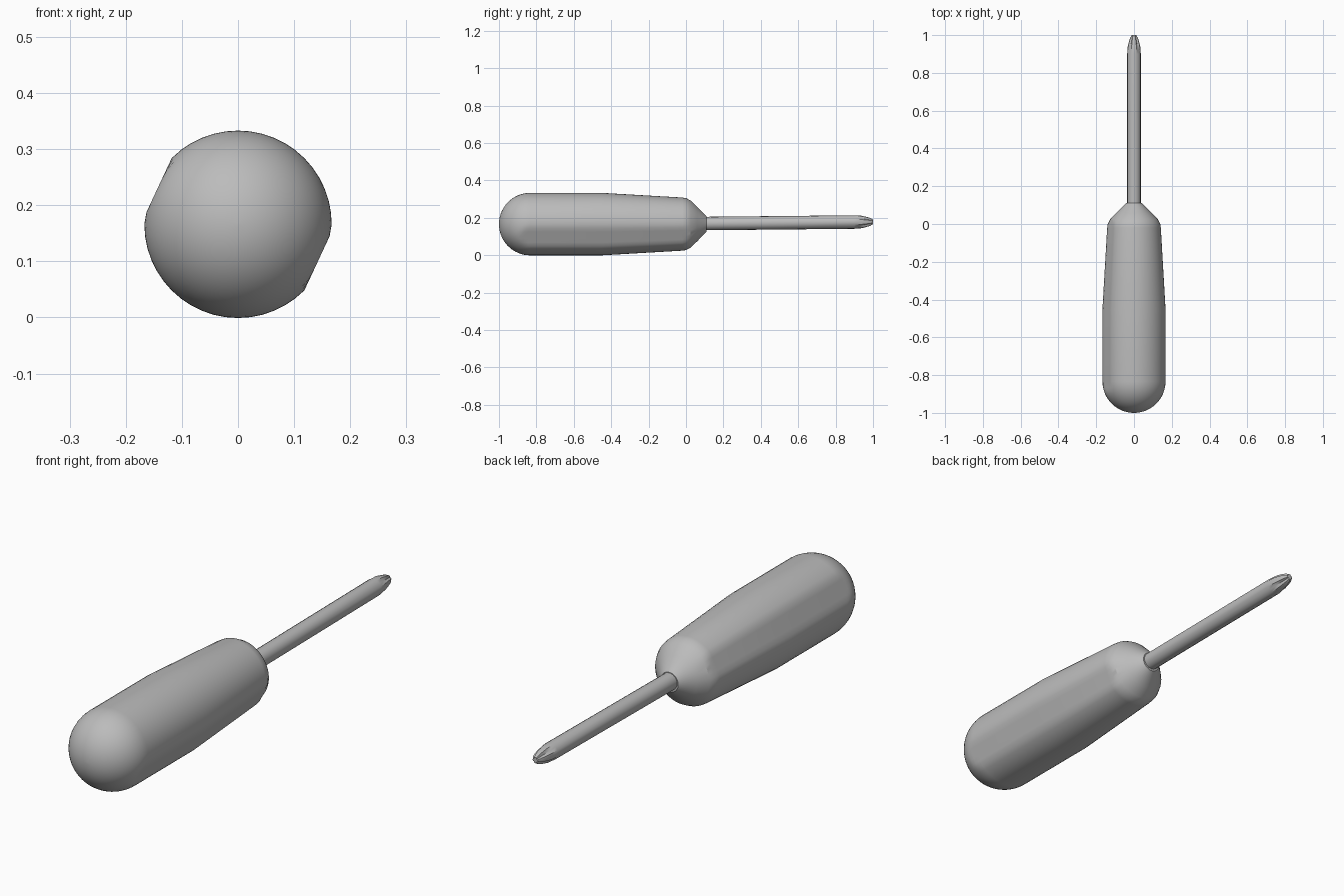
import bpy, bmesh, math

cube = bpy.data.objects.get("Cube")
if cube:
    bpy.data.objects.remove(cube, do_unlink=True)

grey = bpy.data.materials.new("plain grey")
grey.use_nodes = True
colour = (0.5, 0.5, 0.5, 1)
grey.diffuse_color = colour
grey.node_tree.nodes["Principled BSDF"].inputs["Base Color"].default_value = colour

AXIS = 0.166   # height of the tool's long axis
R = 0.167      # handle radius


def lathe(name, profile, sides, place, angle):
    """Skin rings of (y, radius) along y; place() returns x, z for each vertex."""
    bm = bmesh.new()
    rings = []
    for y, r in profile:
        ring = []
        for i in range(sides):
            a = 2 * math.pi * i / sides
            x, z = place(y, r, a)
            ring.append(bm.verts.new((x, y, z)))
        rings.append(ring)
    for lower, upper in zip(rings, rings[1:]):
        for i in range(sides):
            j = (i + 1) % sides
            bm.faces.new((lower[i], lower[j], upper[j], upper[i]))
    bm.faces.new(rings[0])
    bm.faces.new(rings[-1])
    bmesh.ops.recalc_face_normals(bm, faces=bm.faces)
    mesh = bpy.data.meshes.new(name)
    bm.to_mesh(mesh)
    bm.free()
    mesh.materials.append(grey)
    obj = bpy.data.objects.new(name, mesh)
    bpy.context.collection.objects.link(obj)
    bpy.ops.object.select_all(action='DESELECT')
    obj.select_set(True)
    bpy.context.view_layer.objects.active = obj
    bpy.ops.object.shade_smooth_by_angle(angle=math.radians(angle))
    return obj


# Handle: domed butt, straight grip, slight taper, conical neck
def handle_point(y, r, a):
    # two opposite flats along the grip
    limit = 0.94 * (R if y < -0.45 else r) if y < 0.01 else 1
    reach = abs(math.cos(a - math.radians(155)))
    r = min(r, limit / max(reach, 0.01))
    return r * math.cos(a), AXIS + r * math.sin(a)


dome = [(-0.833 - R * math.cos(t), R * math.sin(t))
        for t in (math.radians(6 * k + 1) for k in range(15))]
grip = [(-0.833, R), (-0.45, R), (-0.02, 0.142), (0, 0.139),
        (0.025, 0.126), (0.06, 0.092), (0.11, 0.041)]
lathe("handle", dome + grip, 48, handle_point, 30)


# Shaft with a tapered cross tip
def shaft_point(y, r, a):
    if y > 0.9:
        groove = max(0, -math.cos(4 * a))
        r *= 1 - 0.3 * groove * min(1, (y - 0.9) / 0.05)
    rise = 0.002 + 0.01 * y
    return r * math.cos(a), AXIS + rise + r * math.sin(a)


shaft = [(0.08, 0.036), (0.5, 0.036), (0.9, 0.036), (0.935, 0.034),
         (0.965, 0.027), (0.985, 0.021), (1.0, 0.012)]
lathe("shaft", shaft, 16, shaft_point, 35)
